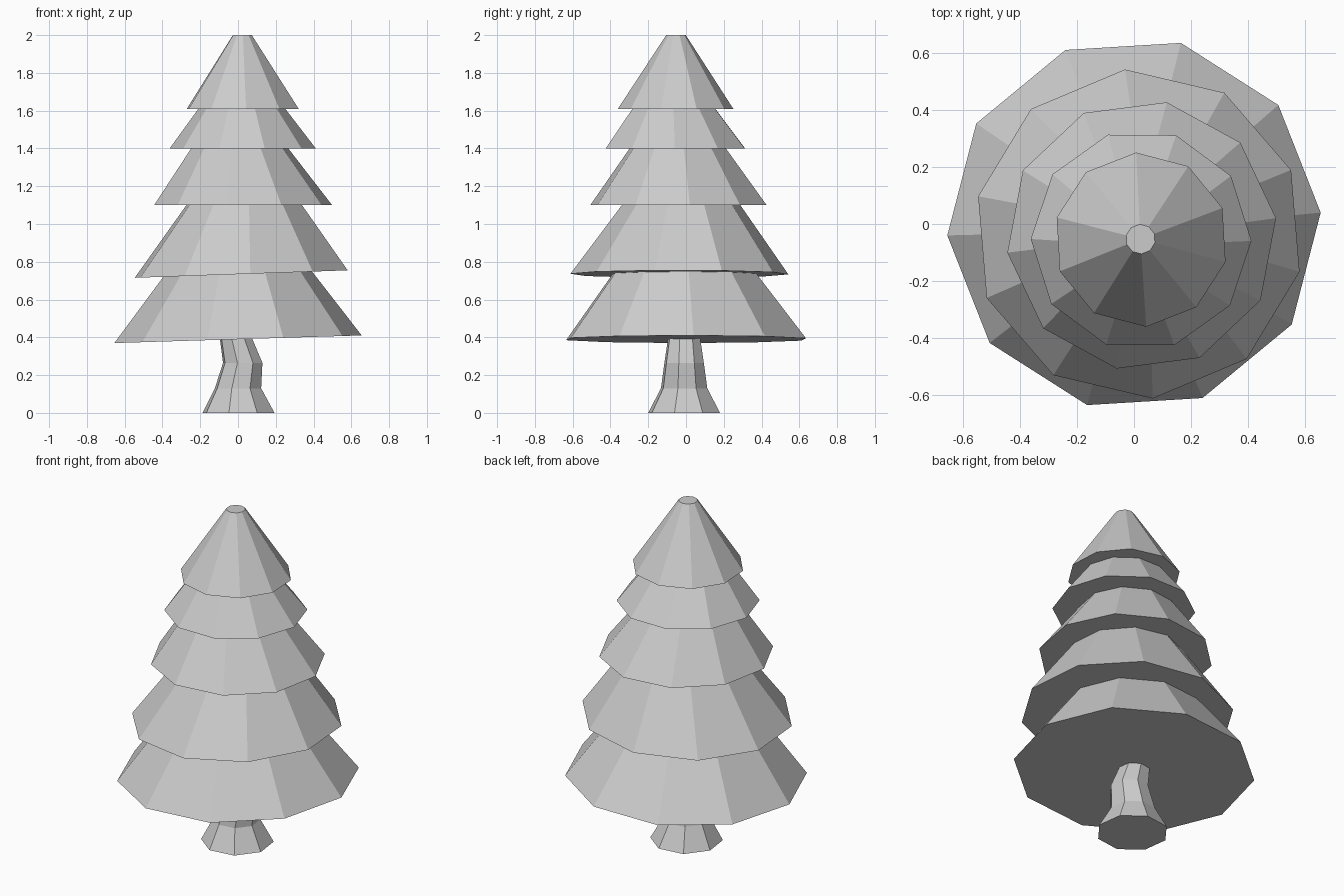
import bpy, bmesh
from math import sin, cos, pi, radians

if "Cube" in bpy.data.objects:
    bpy.data.objects.remove(bpy.data.objects["Cube"])


def loft(name, sides, angle, rings):
    """Closed flat-faced body through rings of (cx, cy, z, radius, x-tilt)."""
    bm = bmesh.new()
    loops = []
    for cx, cy, z, r, tilt in rings:
        loop = []
        for i in range(sides):
            a = radians(angle) + 2 * pi * i / sides
            loop.append(bm.verts.new((cx + r * cos(a), cy + r * sin(a),
                                      z + tilt * r * cos(a))))
        loops.append(loop)
    for low, high in zip(loops, loops[1:]):
        for i in range(sides):
            j = (i + 1) % sides
            bm.faces.new((low[i], low[j], high[j], high[i]))
    bm.faces.new(loops[0][::-1])
    bm.faces.new(loops[-1])
    mesh = bpy.data.meshes.new(name)
    bm.to_mesh(mesh)
    bm.free()
    obj = bpy.data.objects.new(name, mesh)
    bpy.context.collection.objects.link(obj)
    return obj


# Flared, slightly crooked trunk
loft("trunk", 8, 30, [
    (0.003, -0.01, 0.0, 0.197, 0),
    (0.0, -0.01, 0.13, 0.127, 0),
    (0.025, -0.01, 0.265, 0.108, 0),
    (-0.015, -0.01, 0.41, 0.086, 0),
])

# Foliage tiers: start angle, bottom ring, top ring (tucked into the tier above)
tiers = [
    (3.5, (0.0, 0.0, 0.39, 0.656, 0.031), (0.0, -0.01, 0.76, 0.375, 0.03)),
    (22.8, (0.017, -0.035, 0.735, 0.579, 0.035), (0.033, -0.025, 1.12, 0.30, 0)),
    (7.3, (0.027, -0.04, 1.1, 0.475, 0), (0.008, -0.044, 1.42, 0.245, 0)),
    (-0.5, (0.025, -0.056, 1.4, 0.387, 0), (0.02, -0.065, 1.63, 0.215, 0)),
    (21.3, (0.025, -0.055, 1.61, 0.306, 0), (0.023, -0.053, 2.0, 0.052, 0)),
]
for n, (angle, bottom, top) in enumerate(tiers, 1):
    loft(f"foliage_tier_{n}", 10, angle, [bottom, top])
